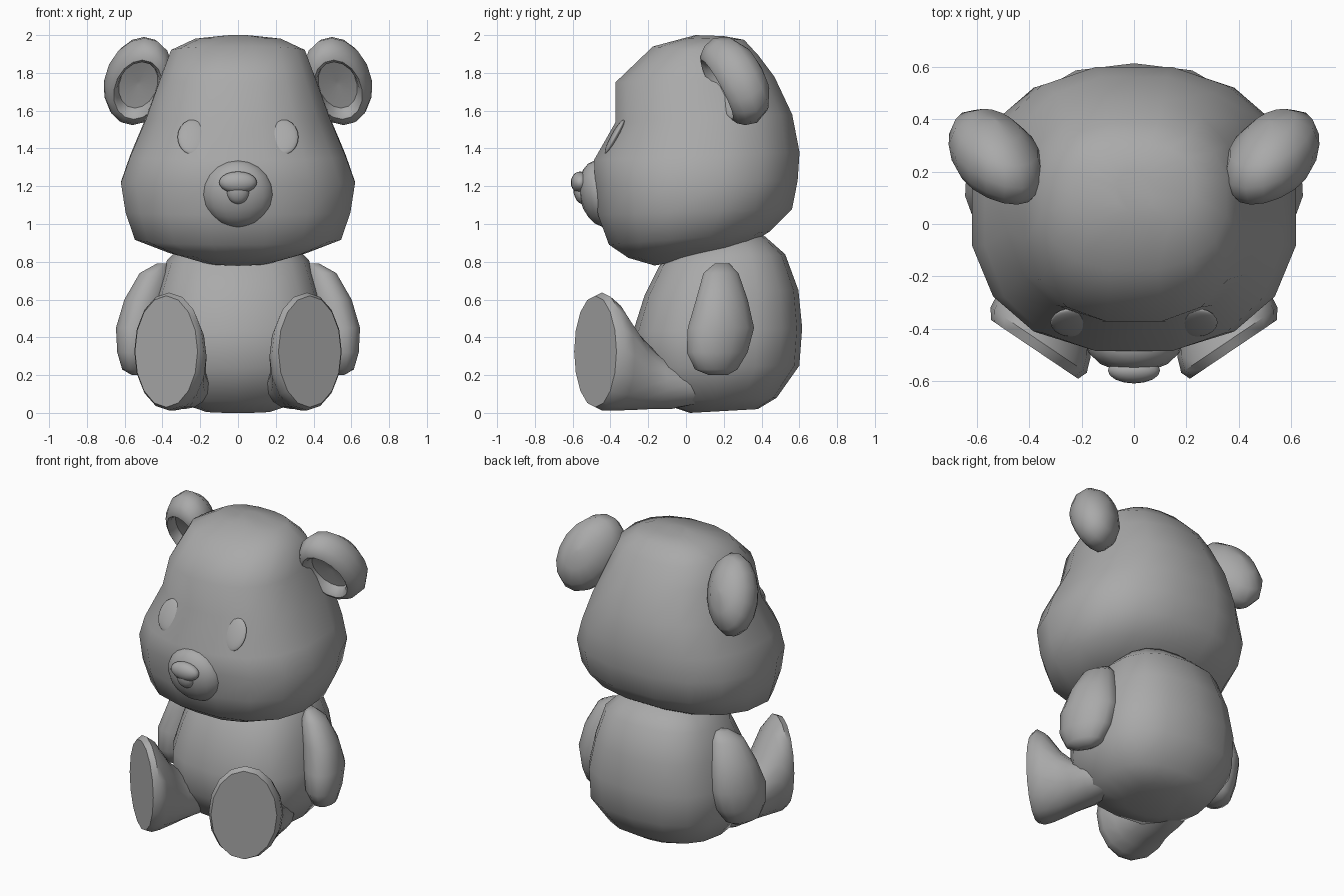
import bpy, bmesh, math
from mathutils import Vector

cube = bpy.data.objects.get("Cube")
if cube:
    bpy.data.objects.remove(cube, do_unlink=True)

GREY = (0.4, 0.4, 0.4, 1)
grey = bpy.data.materials.new("plush_grey")
grey.use_nodes = True
grey.diffuse_color = GREY
grey.node_tree.nodes["Principled BSDF"].inputs["Base Color"].default_value = GREY


def finish(name, bm, angle=50):
    bmesh.ops.recalc_face_normals(bm, faces=bm.faces)
    mesh = bpy.data.meshes.new(name)
    bm.to_mesh(mesh)
    bm.free()
    mesh.materials.append(grey)
    obj = bpy.data.objects.new(name, mesh)
    bpy.context.collection.objects.link(obj)
    bpy.ops.object.select_all(action="DESELECT")
    obj.select_set(True)
    bpy.context.view_layer.objects.active = obj
    bpy.ops.object.shade_smooth_by_angle(angle=math.radians(angle))
    return obj


def loft(name, rings, n=16, power=2.0, side=1, shift=0):
    """Skin rings of (centre, half axis a, half axis b); side=-1 mirrors in x."""
    bm = bmesh.new()
    loops = []
    for centre, a, b in rings:
        loop = []
        for i in range(n):
            t = math.tau * (i + shift) / n
            c, s = math.cos(t), math.sin(t)
            c = math.copysign(abs(c) ** (2 / power), c)
            s = math.copysign(abs(s) ** (2 / power), s)
            p = Vector(centre) + Vector(a) * c + Vector(b) * s
            p.x *= side
            loop.append(bm.verts.new(p))
        loops.append(loop)
    for lo, hi in zip(loops, loops[1:]):
        for i in range(n):
            j = (i + 1) % n
            bm.faces.new((lo[i], lo[j], hi[j], hi[i]))
    bm.faces.new(loops[0])
    bm.faces.new(loops[-1])
    return finish(name, bm)


def trunk_rings(rows):
    """Rows of front y, front z, back y, back z, half width."""
    return [((0, (yf + yb) / 2, (zf + zb) / 2), (w, 0, 0),
             (0, (yb - yf) / 2, (zb - zf) / 2)) for yf, zf, yb, zb, w in rows]


def ball(name, loc, size, tilt=0, segs=16):
    bm = bmesh.new()
    bmesh.ops.create_uvsphere(bm, u_segments=segs, v_segments=10, radius=1)
    obj = finish(name, bm)
    obj.location, obj.scale, obj.rotation_euler = loc, size, (tilt, 0, 0)
    return obj


# Head
loft("head", trunk_rings([
    (-.17, .78, .20, .84, .20),
    (-.31, .82, .33, .89, .37),
    (-.415, .89, .45, .96, .555),
    (-.475, 1.05, .57, 1.08, .605),
    (-.49, 1.21, .60, 1.23, .63),
    (-.495, 1.34, .61, 1.38, .58),
    (-.38, 1.54, .57, 1.58, .495),
    (-.38, 1.75, .475, 1.78, .42),
    (-.18, 1.94, .39, 1.89, .36),
    (-.01, 1.985, .31, 1.975, .23),
    (.05, 2.0, .20, 1.995, .07)]), power=2.37, shift=.5)

# Torso
loft("torso", trunk_rings([
    (.02, 0, .38, .02, .18),
    (-.16, .06, .48, .08, .37),
    (-.27, .24, .60, .25, .475),
    (-.28, .43, .615, .45, .48),
    (-.22, .62, .595, .65, .43),
    (-.14, .78, .525, .84, .375),
    (0, .90, .40, .95, .26)]), power=2.5)

# Snout and nose
ball("snout", (0, -.445, 1.16), (.19, .12, .18), .22)
ball("nose", (0, -.56, 1.22), (.10, .05, .058))
ball("nose_tip", (0, -.555, 1.17), (.06, .04, .065), .2)

# Limbs: centre x, y, z, half width, half depth or height
ARM = [(.40, .19, .79, .03, .04), (.435, .185, .74, .085, .095),
       (.48, .19, .60, .12, .14), (.51, .185, .45, .132, .18),
       (.52, .165, .32, .115, .165), (.53, .16, .23, .08, .115),
       (.53, .17, .20, .03, .05)]
LEG = [(.38, -.48, .325, .20, .295), (.365, -.445, .325, .222, .312),
       (.345, -.39, .30, .215, .288), (.32, -.29, .225, .18, .21),
       (.30, -.19, .175, .16, .155), (.28, -.08, .15, .155, .13),
       (.25, .02, .13, .13, .09)]
# Ear profile: radius and depth, from the back dome to the hollow
EAR = [(.05, -1), (.5, -.87), (.87, -.5), (1, 0), (.93, .4),
       (.82, .62), (.70, .70), (.62, .6), (.56, .3), (.05, .2)]
out = Vector((.83, .56, 0))
ear_across = Vector((.182, .042, 0))
ear_up = Vector((-.033, -.116, .224))
ear_depth = Vector((.003, -.137, -.07))

for label, side in (("left", 1), ("right", -1)):
    loft(label + "_arm", [((x, y, z), (w, 0, 0), (-.22 * d, d, 0))
                          for x, y, z, w, d in ARM], n=14, side=side)
    loft(label + "_leg", [((x, y, z), out * w, (0, 0, h))
                          for x, y, z, w, h in LEG], side=side)
    loft(label + "_ear", [(Vector((.527, .26, 1.76)) + ear_depth * d,
                           ear_across * r, ear_up * r)
                          for r, d in EAR], side=side)
    ball(label + "_eye", (side * .24, -.377, 1.46), (.08, .022, .105), -.5)
